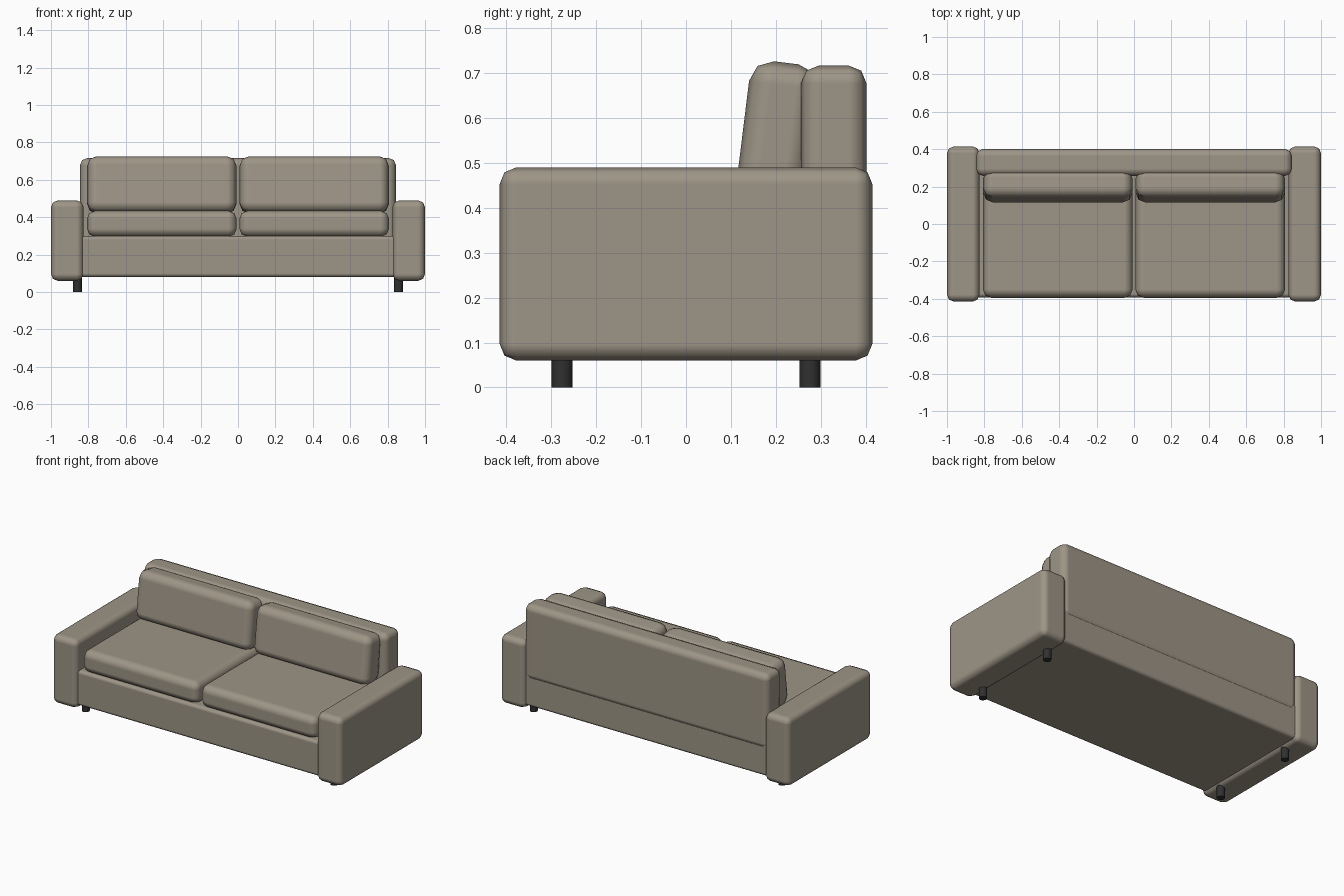
import bpy
from math import radians

cube = bpy.data.objects.get("Cube")
if cube:
    bpy.data.objects.remove(cube, do_unlink=True)


def make_material(name, rgb):
    mat = bpy.data.materials.new(name)
    mat.use_nodes = True
    mat.diffuse_color = (*rgb, 1)
    mat.node_tree.nodes["Principled BSDF"].inputs["Base Color"].default_value = (*rgb, 1)
    return mat


fabric = make_material("taupe fabric", (0.34, 0.30, 0.24))
dark = make_material("dark leg", (0.03, 0.03, 0.03))


def padded_box(name, center, size, bevel, tilt=0):
    """Upholstered block with two-step rounded edges."""
    bpy.ops.mesh.primitive_cube_add(size=1, location=center)
    ob = bpy.context.object
    ob.name = name
    ob.scale = size
    bpy.ops.object.transform_apply(location=False, rotation=False, scale=True)
    ob.rotation_euler.x = radians(tilt)
    ob.data.materials.append(fabric)
    bpy.ops.object.shade_smooth()
    mod = ob.modifiers.new("rounded edges", "BEVEL")
    mod.width = bevel
    mod.segments = 2
    mod.harden_normals = True
    return ob


# Frame and backrest
padded_box("base", (0, 0, 0.19), (1.70, 0.785, 0.22), 0.02)
padded_box("backrest", (0, 0.329, 0.482), (1.69, 0.146, 0.47), 0.04)

# Arms, cushions and legs on both sides
for side, s in (("left", 1), ("right", -1)):
    padded_box(side + "_arm", (s * 0.913, 0, 0.275), (0.174, 0.83, 0.43), 0.037)
    padded_box(side + "_seat_cushion", (s * 0.4075, -0.065, 0.365),
               (0.801, 0.66, 0.14), 0.045)
    padded_box(side + "_back_cushion", (s * 0.4075, 0.205, 0.573),
               (0.797, 0.155, 0.302), 0.05, tilt=-7)
    for end, y in (("front", -0.276), ("back", 0.276)):
        bpy.ops.mesh.primitive_cylinder_add(vertices=16, radius=0.023, depth=0.09,
                                            location=(s * 0.858, y, 0.045))
        leg = bpy.context.object
        leg.name = f"{side}_{end}_leg"
        leg.data.materials.append(dark)
        bpy.ops.object.shade_smooth_by_angle(angle=radians(40))
